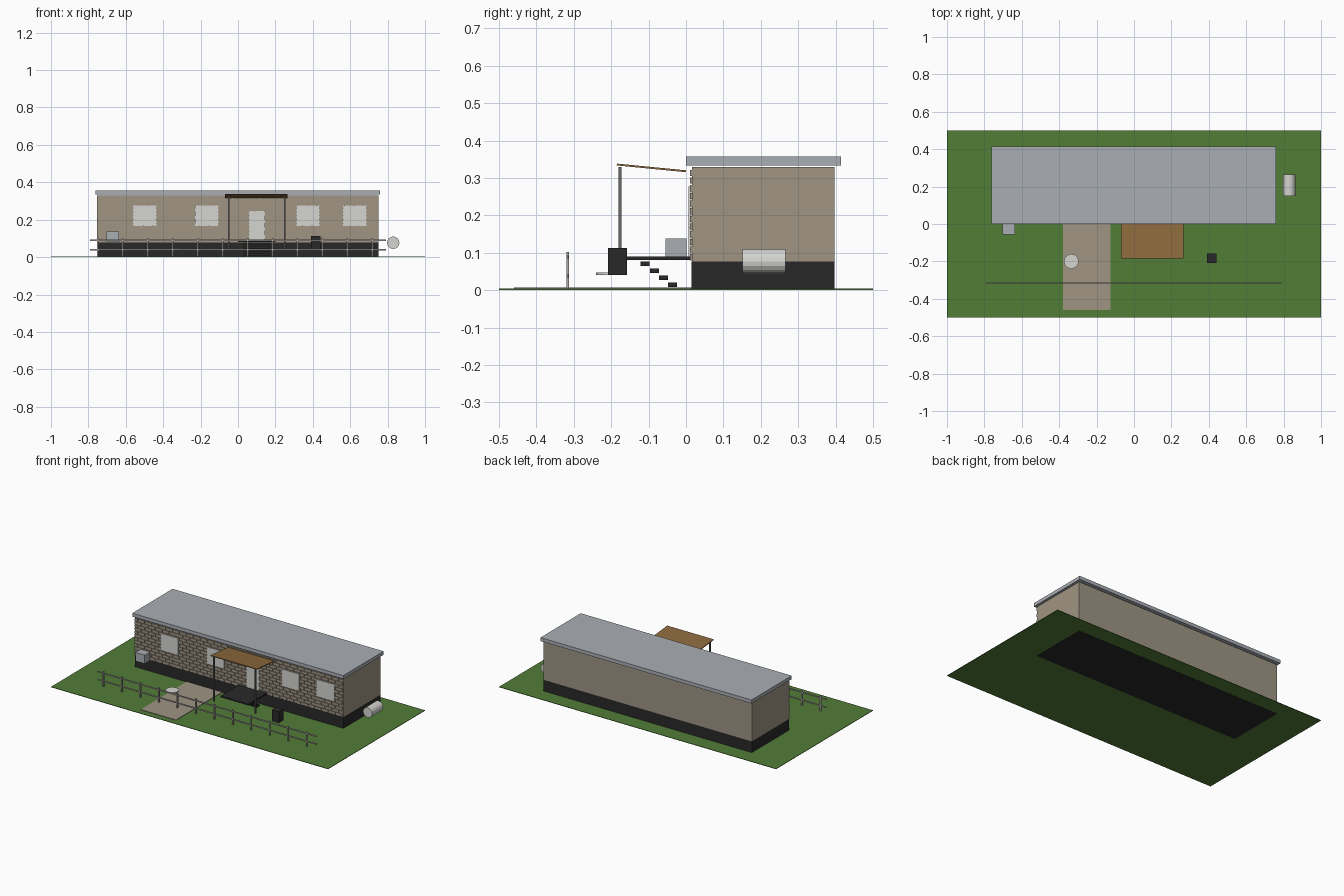
import bpy
import bmesh
from math import pi, atan2
from mathutils import Matrix, Vector

cube = bpy.data.objects.get("Cube")
if cube:
    bpy.data.objects.remove(cube, do_unlink=True)


def material(name, r, g, b):
    lin = [(c / 255) ** 2.2 for c in (r, g, b)] + [1]
    m = bpy.data.materials.new(name)
    m.use_nodes = True
    m.diffuse_color = lin
    m.node_tree.nodes["Principled BSDF"].inputs["Base Color"].default_value = lin
    return m


GRASS = material("grass green", 83, 124, 58)
TAN = material("wall tan", 158, 147, 131)
DARK = material("charcoal", 45, 45, 46)
ROOF = material("roof grey", 168, 173, 179)
PALE = material("pale grey", 212, 212, 208)
WOOD = material("canopy brown", 140, 105, 64)
METAL = material("post grey", 105, 105, 105)
RAIL = material("fence grey", 172, 167, 163)


def add_box(bm, x, y, z):
    """Add a box from (low, high) ranges on each axis."""
    mid = Vector([(a + b) / 2 for a, b in (x, y, z)])
    size = [b - a for a, b in (x, y, z)]
    bmesh.ops.create_cube(bm, size=1, matrix=Matrix.Translation(mid) @ Matrix.Diagonal(size + [1]))


def finish(name, bm, mat):
    mesh = bpy.data.meshes.new(name)
    bm.to_mesh(mesh)
    bm.free()
    mesh.materials.append(mat)
    ob = bpy.data.objects.new(name, mesh)
    bpy.context.collection.objects.link(ob)
    return ob


def boxes(name, mat, *ranges):
    bm = bmesh.new()
    for r in ranges:
        add_box(bm, *r)
    return finish(name, bm, mat)


def cylinder(name, mat, centre, radius, depth, sides, turn=0):
    bm = bmesh.new()
    bmesh.ops.create_cone(bm, cap_ends=True, segments=sides, radius1=radius, radius2=radius, depth=depth,
                          matrix=Matrix.Translation(centre) @ Matrix.Rotation(turn, 4, "X"))
    return finish(name, bm, mat)


# Yard
boxes("lawn", GRASS, ((-1, 1), (-.5, .5), (.001, .004)))
boxes("path", TAN, ((-.38, -.125), (-.46, .015), (.004, .007)))

# House body
LEFT, RIGHT = -.753, .75
boxes("skirting", DARK, ((LEFT, RIGHT), (.015, .397), (0, .077)))
boxes("walls", TAN, ((LEFT, RIGHT), (.016, .397), (.077, .329)))
boxes("roof", ROOF, ((-.763, .76), (0, .415), (.334, .357)))

# Windows and door
openings = [(x, x + .125, .166, .277) for x in (-.562, -.23, .312, .562)]
door = (.058, .145, .09, .246)
boxes("windows", PALE, *[((a, b), (.007, .016), (c, d)) for a, b, c, d in openings])
boxes("door", PALE, (door[:2], (.007, .016), door[2:]))

# Staggered brick facing on the front wall, left out behind the openings
bricks = bmesh.new()
pitch, length = .0205, .05
for row in range(12):
    z = .08 + row * pitch
    x = LEFT - (row % 2) * length / 2
    while x < RIGHT:
        a, b = max(x, LEFT), min(x + length - .004, RIGHT)
        hidden = any(a > o[0] and b < o[1] and z > o[2] and z + pitch < o[3] for o in openings + [door])
        if b - a > .005 and not hidden:
            add_box(bricks, (a, b), (.011, .0165), (z, z + pitch - .004))
        x += length
finish("brick_facing", bricks, TAN)

# Sloping canopy on two posts
slope = boxes("canopy", WOOD, ((-.07, .265), (-.093, .093), (-.0025, .0025)))
slope.location = (0, -.0925, .327)
slope.rotation_euler.x = -atan2(.018, .185)
boxes("canopy_posts", METAL, *[((x - .004, x + .004), (-.18, -.172), (.04, .329)) for x in (-.05, .25)])

# Porch deck and the treads under it
boxes("deck", DARK, ((0, .2), (-.18, .012), (.081, .09)))
boxes("steps", DARK, *[((.03, .17), (-.121 + i * .0245, -.097 + i * .0245),
                        (.065 - i * .0187, .077 - i * .0187)) for i in range(4)])

# Yard fittings
boxes("cooling_unit", ROOF, ((-.702, -.635), (-.055, .002), (.082, .138)))
boxes("bin", DARK, ((.39, .44), (-.208, -.158), (.041, .113)))
cylinder("gas_tank", PALE, (.83, .208, .077), .033, .115, 16, pi / 2)
cylinder("round_table", PALE, (-.335, -.2, .044), .04, .006, 12)

# Fence
FENCE_Y = (-.319, -.313)
posts = [-.75 + i * .1335 for i in range(12)]
boxes("fence_posts", RAIL, *[((x - .004, x + .004), FENCE_Y, (.004, .102)) for x in posts])
boxes("fence_rails", RAIL, *[((-.79, .79), (-.318, -.314), (z - .004, z + .004)) for z in (.089, .038)])
